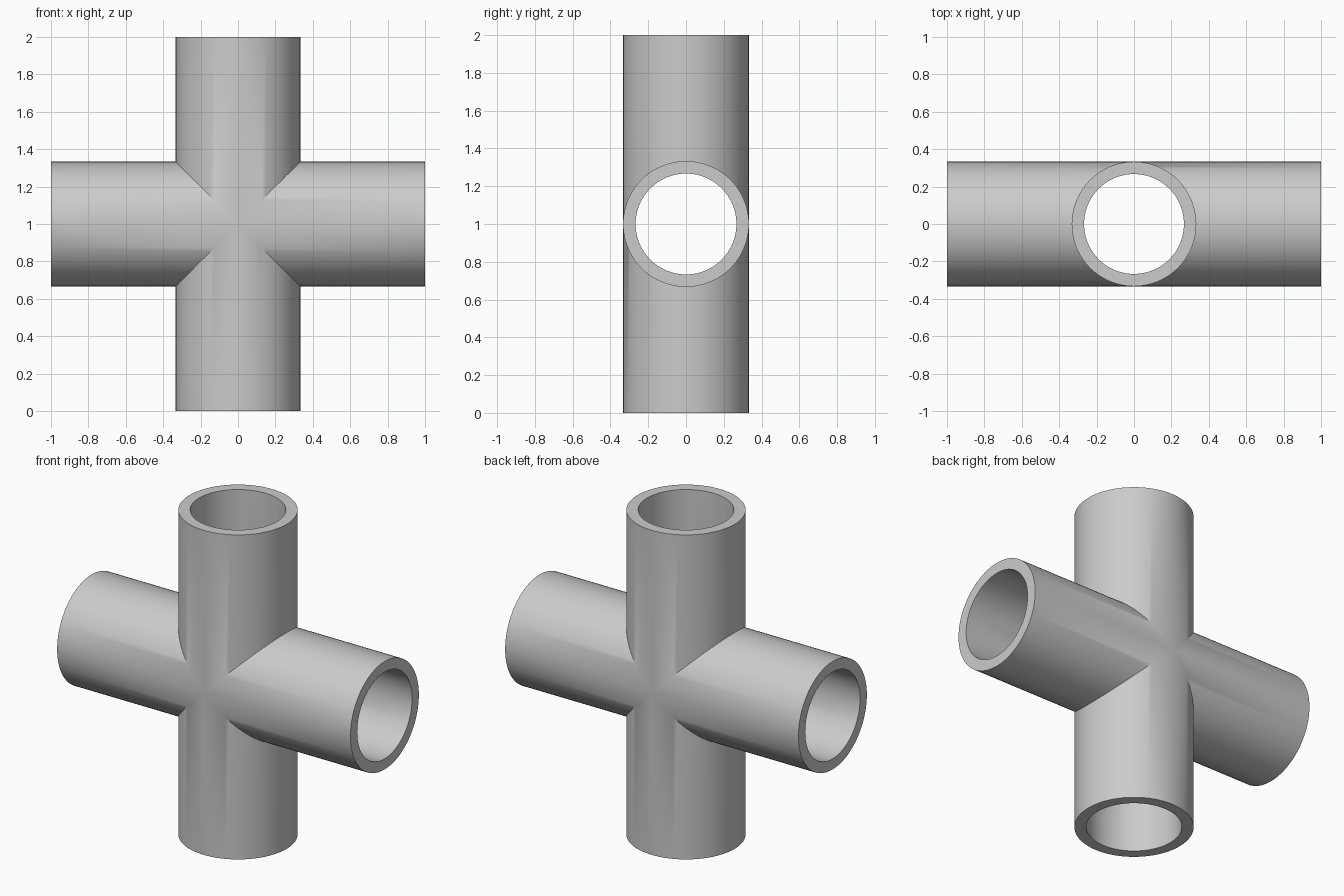
import bpy, bmesh
from math import sin, cos, pi, radians
from mathutils import Matrix, Vector

if "Cube" in bpy.data.objects:
    bpy.data.objects.remove(bpy.data.objects["Cube"])

OUTER, INNER, REACH, SIDES = 0.333, 0.267, 1.0, 96
bm = bmesh.new()


def ring(radius, turn, mitred):
    """Ring of an arm along +x, turned about y; mitred rings follow the 45 degree joint."""
    verts = []
    for i in range(SIDES):
        a = 2 * pi * i / SIDES
        y, z = radius * cos(a), radius * sin(a)
        p = Vector((abs(z) if mitred else REACH, y, z))
        verts.append(bm.verts.new(turn @ p + Vector((0, 0, 1))))
    return verts


# Four hollow arms, each: outer wall, end rim, bore
for k in range(4):
    turn = Matrix.Rotation(k * pi / 2, 3, 'Y')
    rings = [ring(OUTER, turn, True), ring(OUTER, turn, False),
             ring(INNER, turn, False), ring(INNER, turn, True)]
    for r0, r1 in zip(rings, rings[1:]):
        for i in range(SIDES):
            j = (i + 1) % SIDES
            bm.faces.new((r0[i], r0[j], r1[j], r1[i]))

# Weld the arms along their mitre joints
bmesh.ops.remove_doubles(bm, verts=bm.verts, dist=1e-4)
bmesh.ops.recalc_face_normals(bm, faces=bm.faces)

mesh = bpy.data.meshes.new("cross_pipe_fitting")
bm.to_mesh(mesh)
bm.free()
fitting = bpy.data.objects.new("cross_pipe_fitting", mesh)
bpy.context.collection.objects.link(fitting)
bpy.context.view_layer.objects.active = fitting
fitting.select_set(True)
bpy.ops.object.shade_smooth_by_angle(angle=radians(30))
